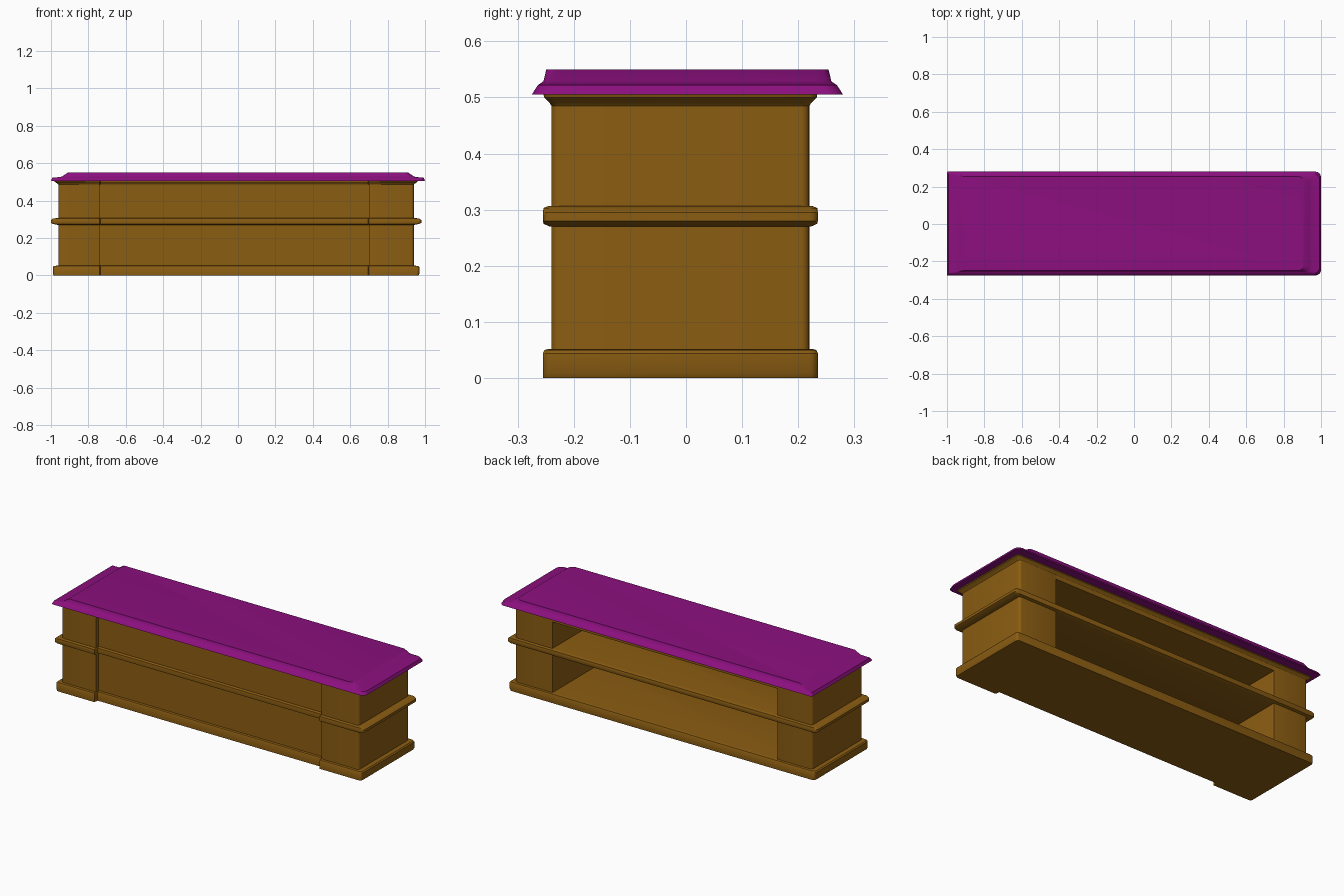
import bpy, bmesh, math

if "Cube" in bpy.data.objects:
    bpy.data.objects.remove(bpy.data.objects["Cube"])

def material(name, color):
    m = bpy.data.materials.new(name)
    m.diffuse_color = color
    m.use_nodes = True
    m.node_tree.nodes["Principled BSDF"].inputs["Base Color"].default_value = m.diffuse_color
    return m

WOOD = material("brown_wood", (0.26, 0.11, 0.006, 1))
TOP = material("purple_top", (0.26, 0.005, 0.21, 1))

# body footprint, and the recessed centre bay between the end piers
X0, X1, Y0, Y1 = -0.96, 0.94, -0.24, 0.22
BAY0, BAY1, RECESS = -0.74, 0.70, 0.025

def arc(cx, cy, sx, sy, r, start, n=4):
    """Rounded corner as (x, y, sign x, sign y) points."""
    pts = []
    for i in range(n + 1):
        a = math.radians(start + 90 * i / n)
        pts.append((cx - sx * r + r * math.cos(a), cy - sy * r + r * math.sin(a), sx, sy))
    return pts

def outline(x0, x1, y0, y1, rl=0.015, rr=0.015, bay=False):
    pts = arc(x0, y0, -1, -1, rl, 180)
    if bay:
        pts += [(BAY0, y0, 0, -1), (BAY0 + 0.004, y0 + RECESS, 0, -1),
                (BAY1 - 0.004, y0 + RECESS, 0, -1), (BAY1, y0, 0, -1)]
    pts += arc(x1, y0, 1, -1, rr, 270)
    pts += arc(x1, y1, 1, 1, rr, 0)
    pts += arc(x0, y1, -1, 1, rl, 90)
    return pts

def loft(name, pts, profile, mat=WOOD):
    """Stack copies of an outline, each pushed out by (dx, dy) at height z."""
    bm = bmesh.new()
    rings = [[bm.verts.new((x + sx * dx, y + sy * dy, z)) for x, y, sx, sy in pts]
             for dx, dy, z in profile]
    n = len(pts)
    for a, b in zip(rings, rings[1:]):
        for i in range(n):
            j = (i + 1) % n
            bm.faces.new((a[i], a[j], b[j], b[i]))
    bm.faces.new(rings[0][::-1])
    bm.faces.new(rings[-1])
    bmesh.ops.recalc_face_normals(bm, faces=bm.faces)
    me = bpy.data.meshes.new(name)
    bm.to_mesh(me)
    bm.free()
    ob = bpy.data.objects.new(name, me)
    me.materials.append(mat)
    bpy.context.collection.objects.link(ob)
    bpy.ops.object.select_all(action='DESELECT')
    ob.select_set(True)
    bpy.context.view_layer.objects.active = ob
    bpy.ops.object.shade_smooth_by_angle(angle=math.radians(35))
    return ob

def box(name, x0, x1, y0, y1, z0, z1):
    pts = [(x0, y0, 0, 0), (x1, y0, 0, 0), (x1, y1, 0, 0), (x0, y1, 0, 0)]
    return loft(name, pts, [(0, 0, z0), (0, 0, z1)])

body = outline(X0, X1, Y0, Y1, bay=True)

# plinth, which is also the floor of the lower compartment
loft("plinth", body, [(0.025, 0.015, 0), (0.03, 0.015, 0.01), (0.03, 0.015, 0.044),
                      (0.024, 0.012, 0.05), (0.006, 0.004, 0.052), (0, 0, 0.058)][:5])

# middle moulding, which is also the shelf
loft("shelf_band", body, [(0.005, 0.003, 0.27), (0.03, 0.014, 0.275), (0.04, 0.015, 0.28),
                          (0.04, 0.015, 0.295), (0.03, 0.014, 0.303), (0.005, 0.004, 0.307)])

# flared cornice under the top
loft("cornice", body, [(0, 0, 0.485), (0.004, 0.003, 0.49), (0.02, 0.013, 0.5),
                       (0.022, 0.014, 0.506)])

# end piers, rounded on their outer corners
loft("left_pier", outline(X0, BAY0, Y0, Y1, 0.015, 0.001), [(0, 0, 0.04), (0, 0, 0.5)])
loft("right_pier", outline(BAY1, X1, Y0, Y1, 0.001, 0.015), [(0, 0, 0.04), (0, 0, 0.5)])

# recessed front panel and the rail above the rear opening
box("front_panel", BAY0, BAY1, Y0 + RECESS, Y0 + RECESS + 0.02, 0.04, 0.5)
box("rear_header", BAY0, BAY1, Y0 + RECESS + 0.01, Y1, 0.46, 0.5)

# stepped countertop
loft("countertop", outline(-1, 1, -0.275, 0.28, 0.004, 0.03),
     [(0, 0, 0.505), (-0.008, -0.011, 0.522), (-0.05, -0.017, 0.526),
      (-0.06, -0.021, 0.529), (-0.092, -0.026, 0.55)], TOP)
